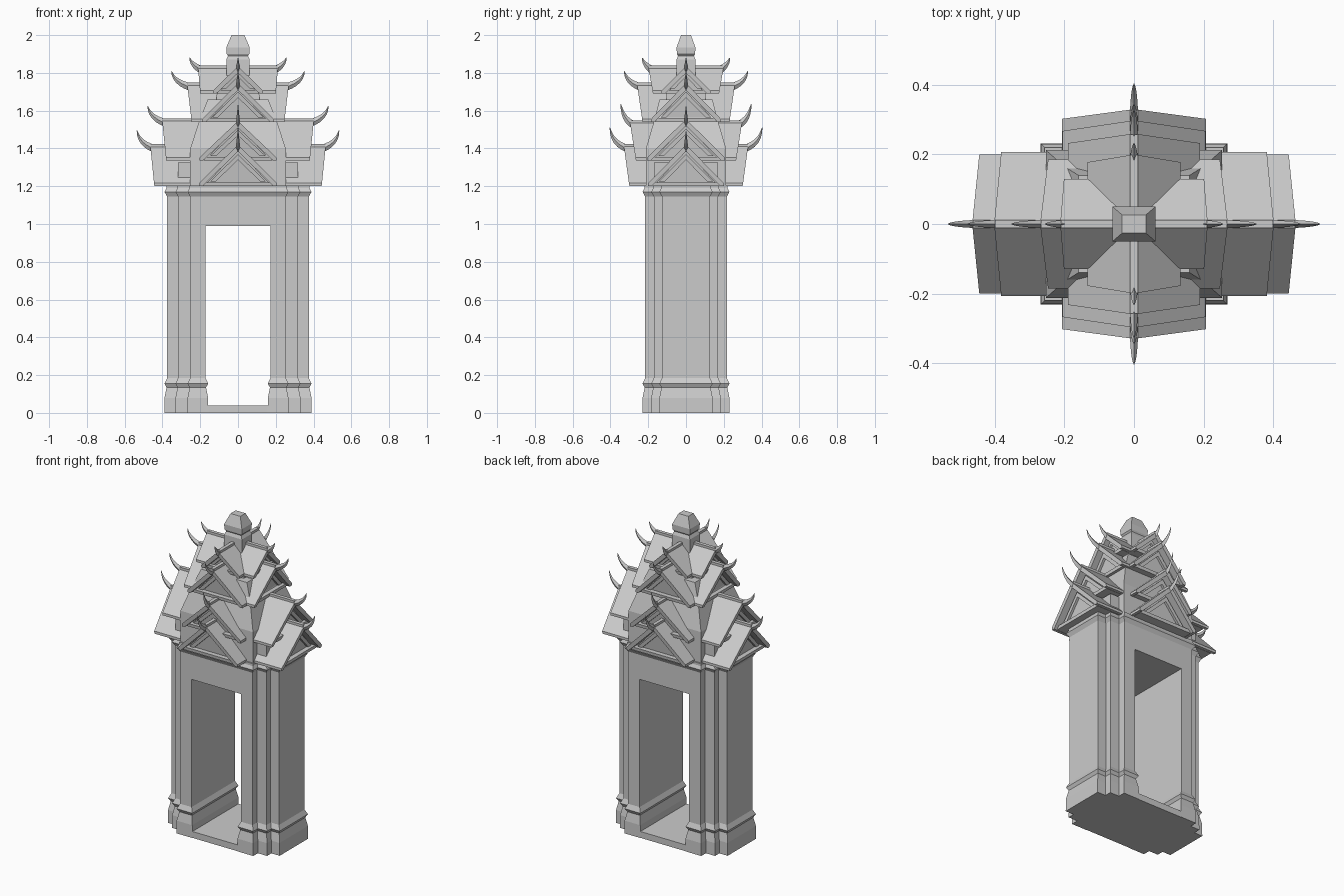
import bpy
from mathutils import Vector

if "Cube" in bpy.data.objects:
    bpy.data.objects.remove(bpy.data.objects["Cube"])


def make(name, verts, faces):
    me = bpy.data.meshes.new(name)
    me.from_pydata(verts, [], faces)
    ob = bpy.data.objects.new(name, me)
    bpy.context.collection.objects.link(ob)
    import bmesh
    bm = bmesh.new()
    bm.from_mesh(me)
    bmesh.ops.recalc_face_normals(bm, faces=bm.faces)
    bm.to_mesh(me)
    bm.free()
    return ob


def loft(name, rings):
    # skin a stack of equal rings and cap both ends
    n = len(rings[0])
    faces = [(k * n + i, k * n + (i + 1) % n, (k + 1) * n + (i + 1) % n, (k + 1) * n + i)
             for k in range(len(rings) - 1) for i in range(n)]
    faces += [tuple(range(n)), tuple(range((len(rings) - 1) * n, len(rings) * n))]
    return make(name, [v for r in rings for v in r], faces)


def offset(poly, d):
    # grow a counter-clockwise right-angled outline by d
    out = []
    for i, p in enumerate(poly):
        p = Vector(p)
        a = (p - Vector(poly[i - 1])).normalized()
        b = (Vector(poly[(i + 1) % len(poly)]) - p).normalized()
        out.append((p.x + d * (a.y + b.y), p.y - d * (a.x + b.x)))
    return out


def moulded(name, poly, profile):
    return loft(name, [[(x, y, z) for x, y in offset(poly, d)] for z, d in profile])


def tower(name, levels):
    return loft(name, [[(-x, -y, z), (x, -y, z), (x, y, z), (-x, y, z)] for x, y, z in levels])


# stepped piers either side of the passage
steps = [(.253, -.216), (.253, -.17), (.317, -.17), (.317, -.127), (.375, -.127)]
back = [(x, -y) for x, y in reversed(steps)]
right = [(.172, -.216)] + steps + back + [(.172, .216)]
left = [(-x, y) for x, y in reversed(right)]
pier_profile = [(0, .015), (.08, .014), (.135, .003), (.155, .014), (.185, 0), (.99, 0)]
moulded("right_pier", right, pier_profile)
moulded("left_pier", left, pier_profile)

# lintel with cornice, and threshold
full = steps + back + [(-x, -y) for x, y in steps + back]
moulded("lintel", full, [(.99, 0), (1.145, 0), (1.17, .014), (1.19, .004), (1.205, .004)])
tower("threshold", [(.165, .229, 0), (.165, .229, .04)])

# core behind the roofs
tower("roof_core", [(.253, .212, 1.2), (.253, .212, 1.4), (.2, .165, 1.56), (.16, .14, 1.66)])
tower("roof_shoulder", [(.317, .17, 1.2), (.317, .17, 1.325)])
tower("upper_core", [(.12, .11, 1.55), (.11, .1, 1.73)])


def place(axis, u, v, z):
    return (u, v, z) if axis == "x" else (-v, u, z)


def prism(name, axis, section, length):
    # section runs across the roof; length(z) gives the raked gable end
    loft(name, [[place(axis, s * length(z), v, z) for v, z in section] for s in (-1, 1)])


def horn(name, axis, s, start, ctrl, tip):
    p0, p1, p2 = Vector(start), Vector(ctrl), Vector(tip)
    rings = []
    for i in range(7):
        t = i / 6
        p = p0 * (1 - t) ** 2 + p1 * 2 * t * (1 - t) + p2 * t * t
        d = ((p1 - p0) * (1 - t) + (p2 - p1) * t).normalized()
        n = Vector((-d.y, d.x))
        k = 1 - .93 * t ** 1.5
        h, w = .02 * k, .012 * k
        q, r = p + n * h, p - n * h
        rings.append([place(axis, s * a, b, z) for a, b, z in
                      ((q.x, 0, q.y), (p.x, w, p.y), (r.x, 0, r.y), (p.x, -w, p.y))])
    loft(name, rings)


def roof(axis, tier, w, ze, zr, le, lr, tip):
    tag = f"{axis}_{tier}"

    def end(inset):
        return lambda z: le + (lr - le) * (z - ze) / (zr - ze) - inset
    # sloping slabs
    prism("roof_" + tag, axis, [(-w, ze), (-w, ze + .016), (0, zr), (w, ze + .016), (w, ze),
                                (w - .018, ze), (0, zr - .036), (-w + .018, ze)], end(0))
    # recessed gable panel, raised inner frame and tie beam
    prism("gable_panel_" + tag, axis, [(w - .03, ze + .004), (0, zr - .03), (-w + .03, ze + .004)],
          end(.05))
    f = w * .72
    g = ze + .024
    za = g + (zr - ze) * .66
    prism("gable_frame_" + tag, axis, [(f, g), (0, za), (-f, g), (-f + .03, g),
                                       (0, za - .03), (f - .03, g)], end(.035))
    prism("tie_beam_" + tag, axis, [(w - .02, ze), (w - .035, ze + .02),
                                    (-w + .035, ze + .02), (-w + .02, ze)], end(.02))
    # ridge cap and end horns
    prism("ridge_" + tag, axis, [(.011, zr - .02), (.011, zr + .004), (-.011, zr + .004),
                                 (-.011, zr - .02)], end(.003))
    for s, side in ((-1, "a"), (1, "b")):
        horn(f"horn_{tag}_{side}", axis, s, (lr - .025, zr - .022),
             (tip[0] - .012, zr + .004), tip)


# four tiers of crossing roofs
roof("x", 1, .20, 1.20, 1.42, .443, .465, (.535, 1.495))
roof("x", 2, .207, 1.335, 1.555, .38, .402, (.478, 1.625))
roof("x", 3, .185, 1.54, 1.745, .245, .27, (.352, 1.81))
roof("x", 4, .13, 1.69, 1.835, .2, .212, (.256, 1.88))
roof("y", 1, .207, 1.20, 1.42, .30, .33, (.403, 1.51))
roof("y", 2, .205, 1.335, 1.545, .265, .298, (.345, 1.635))
roof("y", 3, .19, 1.54, 1.745, .23, .26, (.327, 1.81))
roof("y", 4, .133, 1.69, 1.835, .175, .2, (.232, 1.88))

# crowning finial
tower("finial", [(.062, .05, 1.74), (.062, .05, 1.87), (.052, .042, 1.89), (.06, .048, 1.9),
                 (.062, .05, 1.935), (.034, .026, 2.0)])
